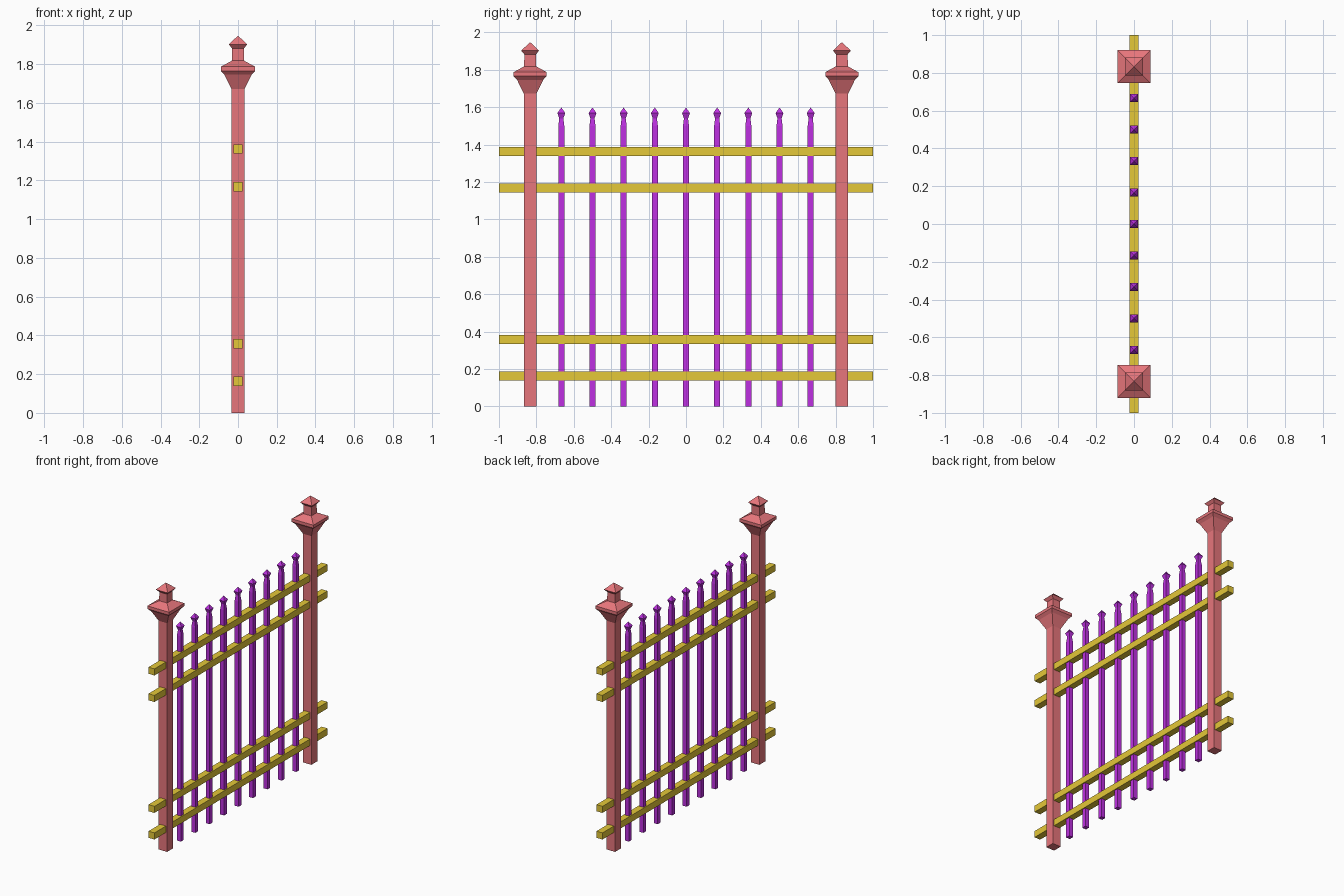
import bpy, bmesh

if "Cube" in bpy.data.objects:
    bpy.data.objects.remove(bpy.data.objects["Cube"])


def material(name, color):
    m = bpy.data.materials.new(name)
    m.diffuse_color = (*color, 1)
    m.use_nodes = True
    m.node_tree.nodes["Principled BSDF"].inputs["Base Color"].default_value = m.diffuse_color
    return m


RED = material("red_paint", (0.80, 0.18, 0.20))
GOLD = material("gold_paint", (0.78, 0.58, 0.04))
PURPLE = material("purple_paint", (0.52, 0.03, 0.76))


def make_object(name, bm, mat, loc):
    bmesh.ops.recalc_face_normals(bm, faces=bm.faces)
    me = bpy.data.meshes.new(name)
    bm.to_mesh(me)
    bm.free()
    me.materials.append(mat)
    ob = bpy.data.objects.new(name, me)
    ob.location = loc
    bpy.context.collection.objects.link(ob)


def square_column(name, profile, apex, mat, y):
    """Stack square rings (half width, z), closed below and pointed on top."""
    bm = bmesh.new()
    rings = [[bm.verts.new((sx * h, sy * h, z))
              for sx, sy in ((-1, -1), (1, -1), (1, 1), (-1, 1))]
             for h, z in profile]
    bm.faces.new(rings[0])
    for a, b in zip(rings, rings[1:]):
        for i in range(4):
            j = (i + 1) % 4
            bm.faces.new((a[i], a[j], b[j], b[i]))
    tip = bm.verts.new((0, 0, apex))
    for i in range(4):
        bm.faces.new((rings[-1][i], rings[-1][(i + 1) % 4], tip))
    make_object(name, bm, mat, (0, y, 0))


# Posts with stepped finials
POST = [(0.034, 0), (0.034, 1.672), (0.070, 1.746), (0.088, 1.765),
        (0.088, 1.787), (0.032, 1.818), (0.031, 1.882), (0.048, 1.902)]
for side, y in (("left", -5 / 6), ("right", 5 / 6)):
    square_column("post_" + side, POST, 1.947, RED, y)

# Pickets with spear tips
PICKET = [(0.016, 0), (0.016, 1.50), (0.011, 1.54), (0.021, 1.568)]
for i in range(-4, 5):
    square_column(f"picket_{i + 5}", PICKET, 1.598, PURPLE, i / 6)

# Horizontal rails
for i, z in enumerate((0.163, 0.357, 1.168, 1.362)):
    bm = bmesh.new()
    bmesh.ops.create_cube(bm, size=1)
    bmesh.ops.scale(bm, vec=(0.048, 2, 0.048), verts=bm.verts)
    make_object(f"rail_{i + 1}", bm, GOLD, (0, 0, z))
